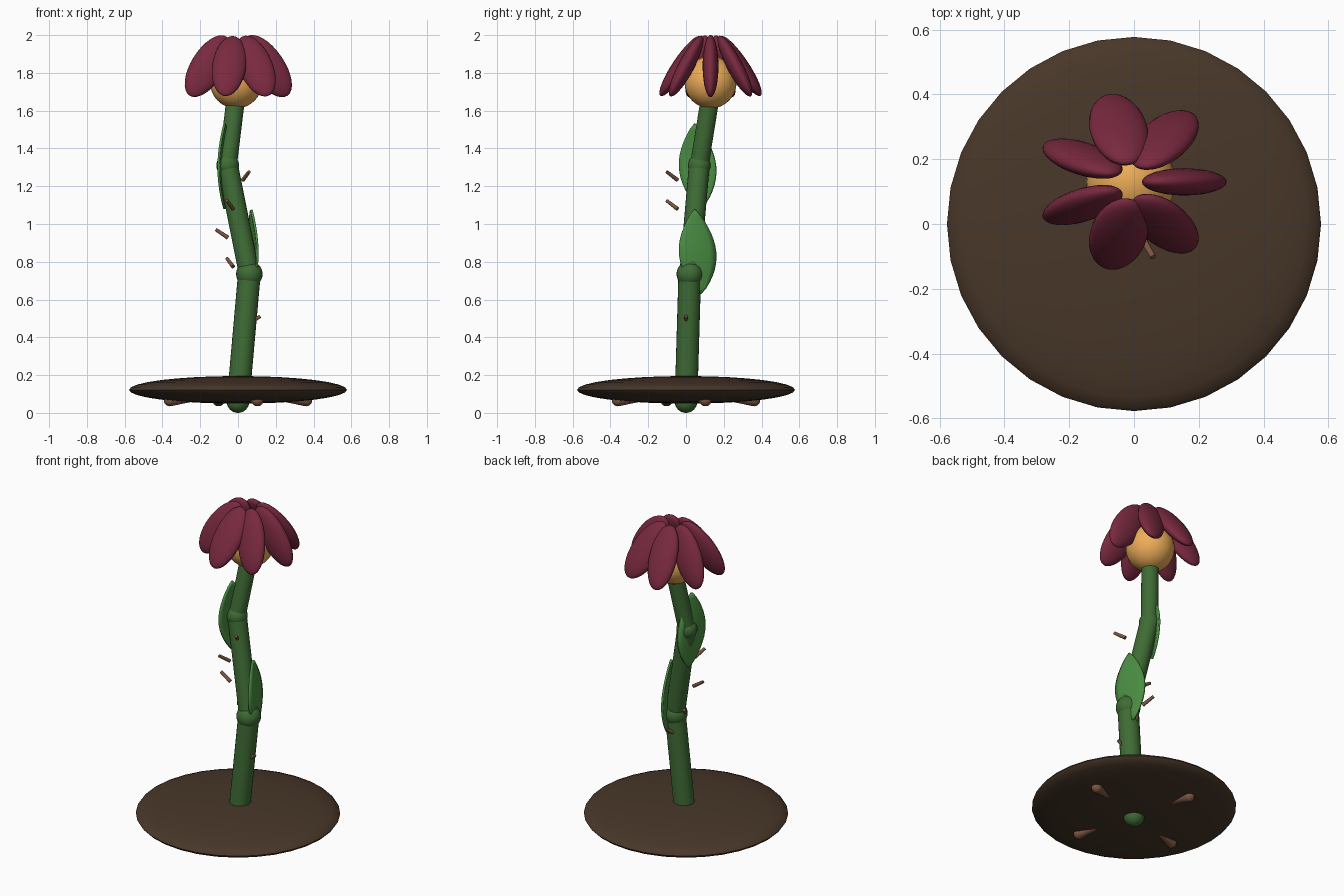
import bpy, bmesh, math
from mathutils import Vector, Matrix, Quaternion

cube = bpy.data.objects.get("Cube")
if cube:
    bpy.data.objects.remove(cube, do_unlink=True)


def material(name, rgb):
    mat = bpy.data.materials.new(name)
    mat.use_nodes = True
    mat.diffuse_color = (*rgb, 1)
    mat.node_tree.nodes["Principled BSDF"].inputs["Base Color"].default_value = (*rgb, 1)
    return mat


SOIL = material("soil", (0.065, 0.038, 0.022))
STEM = material("stem_green", (0.05, 0.15, 0.035))
LEAF = material("leaf_green", (0.07, 0.27, 0.055))
PETAL = material("petal_red", (0.19, 0.022, 0.05))
HEART = material("heart_yellow", (0.85, 0.42, 0.1))
WOOD = material("wood", (0.2, 0.095, 0.05))


def finish(bm, name, mat):
    bmesh.ops.recalc_face_normals(bm, faces=bm.faces)
    mesh = bpy.data.meshes.new(name)
    bm.to_mesh(mesh)
    bm.free()
    mesh.materials.append(mat)
    obj = bpy.data.objects.new(name, mesh)
    bpy.context.collection.objects.link(obj)
    bpy.ops.object.select_all(action="DESELECT")
    obj.select_set(True)
    bpy.context.view_layer.objects.active = obj
    bpy.ops.object.shade_smooth_by_angle(angle=math.radians(40))
    return obj


def ellipsoid(name, center, size, mat, turn=Quaternion(), segments=32, rings=16):
    bm = bmesh.new()
    bmesh.ops.create_uvsphere(bm, u_segments=segments, v_segments=rings, radius=1)
    bm.transform(Matrix.LocRotScale(Vector(center), turn, Vector(size)))
    return finish(bm, name, mat)


def rod(name, start, end, r1, r2, mat, segments=24):
    start, end = Vector(start), Vector(end)
    axis = end - start
    bm = bmesh.new()
    bmesh.ops.create_cone(bm, cap_ends=True, segments=segments,
                          radius1=r1, radius2=r2, depth=axis.length)
    turn = Vector((0, 0, 1)).rotation_difference(axis)
    bm.transform(Matrix.LocRotScale((start + end) / 2, turn, None))
    return finish(bm, name, mat)


def polar(radius, angle, z):
    return Vector((radius * math.cos(angle), radius * math.sin(angle), z))


# Soil mound
ellipsoid("soil_mound", (0, 0, 0.122), (0.577, 0.577, 0.073), SOIL)

# Stem: three straight lengths with rounded knuckles
joints = [((0, 0, 0.06), 0.06), ((0.06, 0.02, 0.735), 0.07),
          ((-0.055, 0.07, 1.31), 0.06), ((-0.01, 0.13, 1.68), 0.05)]
widths = [0.06, 0.055, 0.049]
for i, (center, radius) in enumerate(joints[:-1]):
    ellipsoid(f"stem_knuckle_{i + 1}", center, (radius,) * 3, STEM, segments=24)
    rod(f"stem_length_{i + 1}", center, joints[i + 1][0], widths[i], widths[i], STEM)

# Flower heart and drooping petals
heart = Vector((-0.01, 0.13, 1.75))
ellipsoid("flower_heart", heart, (0.138,) * 3, HEART)
for i in range(7):
    angle = math.tau * i / 7
    lean = polar(-math.sin(0.6), angle, math.cos(0.6))
    turn = Vector((0, 0, 1)).rotation_difference(lean)
    ellipsoid(f"petal_{i + 1}", heart + polar(0.165, angle, 0.086),
              (0.09, 0.042, 0.19), PETAL, turn, segments=24)


# Pointed, slightly cupped leaves
def leaf(name, side, base, length):
    rows, cols = 14, 6
    bm = bmesh.new()
    grid = []
    for r in range(rows + 1):
        t = r / rows
        half = 0.004 + 0.094 * math.sin(math.pi * t ** 0.95) ** 0.85
        row = []
        for c in range(cols + 1):
            u = 2 * c / cols - 1
            bow = 0.02 * math.sin(math.pi * t) - 0.012 * u * u * math.sin(math.pi * t)
            x = bow - 0.025 * u * half / 0.098
            y = u * half - 0.03 * (t - 0.5)
            row.append(bm.verts.new(base + Vector((side * x, y, t * length))))
        grid.append(row)
    for r in range(rows):
        for c in range(cols):
            bm.faces.new((grid[r][c], grid[r][c + 1], grid[r + 1][c + 1], grid[r + 1][c]))
    obj = finish(bm, name, LEAF)
    thick = obj.modifiers.new("thickness", "SOLIDIFY")
    thick.thickness = 0.012
    thick.offset = 0


leaf("leaf_left", 1, Vector((0.07, 0.06, 0.63)), 0.445)
leaf("leaf_right", -1, Vector((-0.07, 0.06, 1.08)), 0.45)

# Thorns spiralling upward
for i in range(6):
    angle, z = math.tau * i / 6, 0.49 + 0.153 * i
    rod(f"thorn_{i + 1}", polar(0.052, angle, z - 0.022), polar(0.118, angle, z + 0.022),
        0.011, 0.009, WOOD, 12)

# Root stubs under the mound
for i in range(4):
    angle = math.radians(16) + math.tau * i / 4
    outer = polar(0.375, angle, 0.067)
    rod(f"root_{i + 1}", polar(0.18, angle, 0.085), outer, 0.012, 0.032, WOOD, 16)
    ellipsoid(f"root_tip_{i + 1}", outer, (0.032,) * 3, WOOD, segments=16, rings=10)
